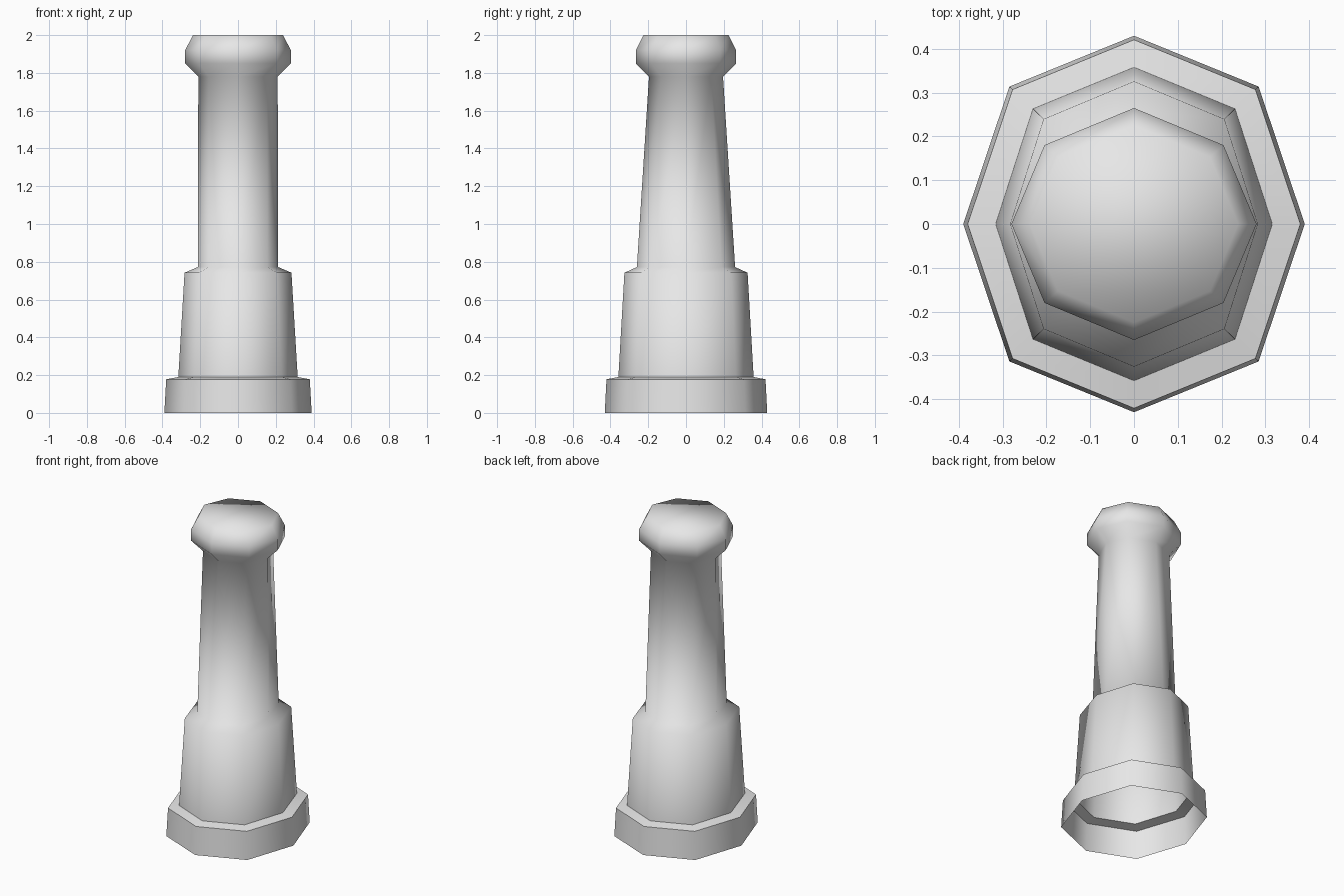
import bpy, bmesh, math

if "Cube" in bpy.data.objects:
    bpy.data.objects.remove(bpy.data.objects["Cube"])

# one flat colour
grey = bpy.data.materials.new("light_grey")
grey.diffuse_color = (0.8, 0.8, 0.8, 1)
grey.use_nodes = True
grey.node_tree.nodes["Principled BSDF"].inputs["Base Color"].default_value = grey.diffuse_color

# ring profile: z, half width x, half depth y, diagonal factor x, diagonal factor y
RINGS = [
    (0.00, 0.390, 0.430, 0.73, 0.73),   # foot
    (0.178, 0.380, 0.421, 0.73, 0.73),
    (0.190, 0.316, 0.358, 0.73, 0.735),  # lower sleeve
    (0.742, 0.283, 0.326, 0.73, 0.735),
    (0.772, 0.213, 0.260, 0.73, 0.72),   # shaft
    (1.780, 0.210, 0.196, 0.73, 0.68),
    (1.850, 0.280, 0.265, 0.73, 0.68),   # rounded head
    (1.920, 0.280, 0.265, 0.73, 0.68),
    (2.000, 0.238, 0.225, 0.73, 0.68),
]


def ring(bm, z, rx, ry, dx, dy):
    """Eight points with corners on the axes."""
    pts = [(1, 0), (dx, dy), (0, 1), (-dx, dy), (-1, 0), (-dx, -dy), (0, -1), (dx, -dy)]
    return [bm.verts.new((x * rx, y * ry, z)) for x, y in pts]


# hollow, open-bottomed post with a closed top
bm = bmesh.new()
loops = [ring(bm, *r) for r in RINGS]
for a, b in zip(loops, loops[1:]):
    for i in range(8):
        j = (i + 1) % 8
        bm.faces.new((a[i], a[j], b[j], b[i]))
bm.faces.new(loops[-1])
mesh = bpy.data.meshes.new("post")
bm.to_mesh(mesh)
bm.free()
mesh.materials.append(grey)
post = bpy.data.objects.new("post", mesh)
bpy.context.collection.objects.link(post)

# smooth shading, crisp only around the foot ledge
bpy.context.view_layer.objects.active = post
post.select_set(True)
bpy.ops.object.shade_smooth_by_angle(angle=math.radians(72))
